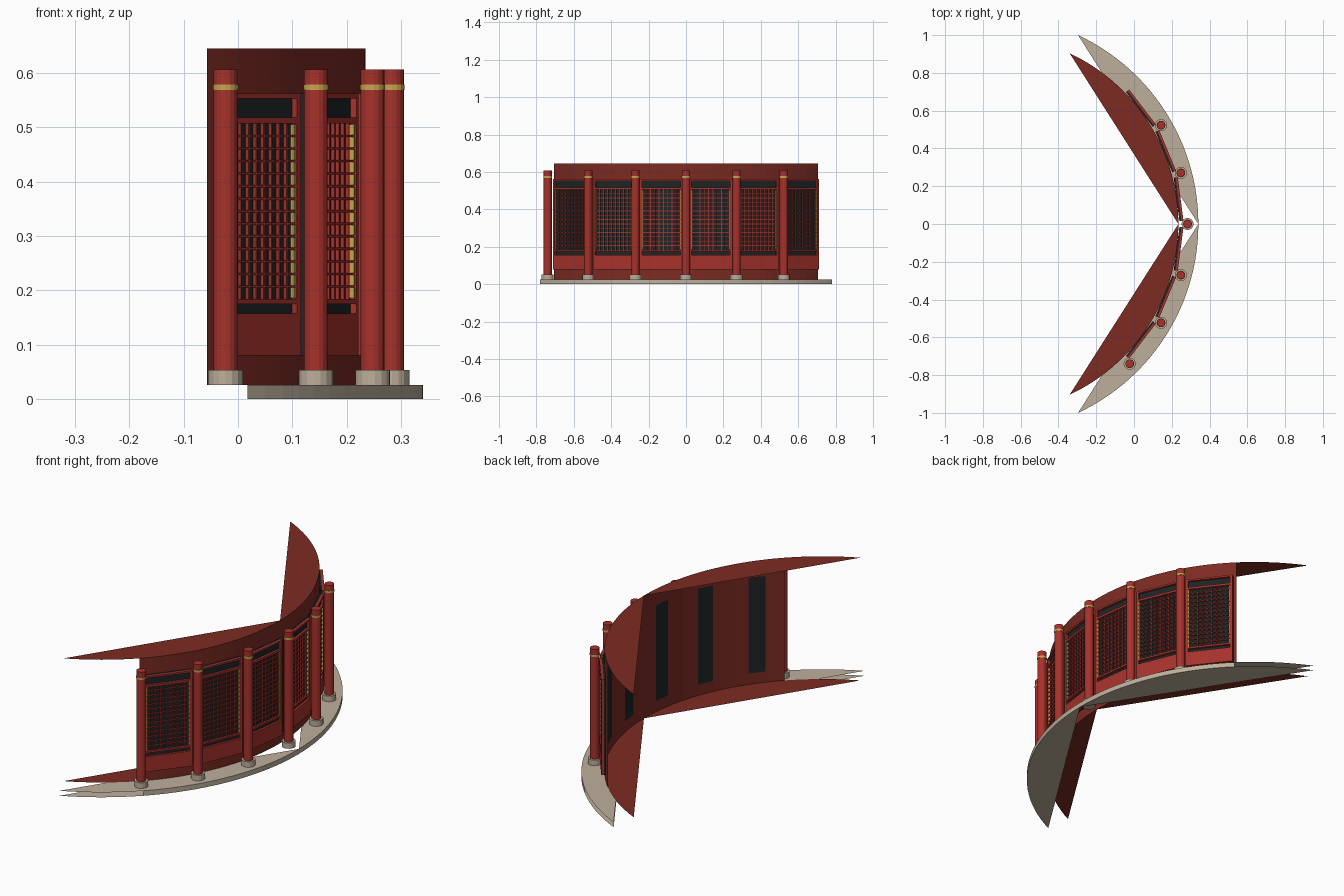
import bpy, bmesh, math
from mathutils import Matrix, Vector

cube = bpy.data.objects.get("Cube")
if cube:
    bpy.data.objects.remove(cube, do_unlink=True)

CX = -0.7625                 # arc centre
R_WALL, R_FLOOR, R_COL = 0.9975, 1.1033, 1.046
FLOOR_Z, WALL_TOP = 0.025, 0.645


def material(name, rgb):
    m = bpy.data.materials.new(name)
    m.use_nodes = True
    m.diffuse_color = (*rgb, 1)
    m.node_tree.nodes["Principled BSDF"].inputs["Base Color"].default_value = (*rgb, 1)
    return m


RED = material("painted red", (0.39, 0.032, 0.025))
DARK_RED = material("wall dark red", (0.2, 0.024, 0.016))
STONE = material("pale stone", (0.51, 0.43, 0.33))
GOLD = material("gold trim", (0.58, 0.38, 0.08))
BLACK = material("dark panel", (0.013, 0.018, 0.018))


def to_mesh(bm, name, mat):
    me = bpy.data.meshes.new(name)
    bm.to_mesh(me)
    bm.free()
    me.materials.append(mat)
    return me


def place(name, me, angle=0.0):
    ob = bpy.data.objects.new(name, me)
    ob.location.x = CX
    ob.rotation_euler.z = math.radians(angle)
    bpy.context.collection.objects.link(ob)
    return ob


def arc(radius, a0, a1, n, z):
    angles = [math.radians(a0 + (a1 - a0) * i / n) for i in range(n + 1)]
    return [Vector((radius * math.cos(a), radius * math.sin(a), z)) for a in angles]


# Curved band with a pair of thin segment-shaped sheets at its top and bottom
def curved_body(name, radius, z0, z1, mat):
    bm = bmesh.new()
    low = [bm.verts.new(p) for p in arc(radius, -45, 45, 36, z0)]
    high = [bm.verts.new(p) for p in arc(radius, -45, 45, 36, z1)]
    for i in range(36):
        bm.faces.new((low[i], low[i + 1], high[i + 1], high[i]))
    for z, flip in ((z0, True), (z1, False)):
        for a0, a1 in ((0, 65), (-65, 0)):
            ring = [bm.verts.new(p) for p in arc(radius, a0, a1, 26, z)]
            bm.faces.new(ring[::-1] if flip else ring)
    return place(name, to_mesh(bm, name, mat))


curved_body("floor_slab", R_FLOOR, 0, FLOOR_Z, STONE)
curved_body("curved_wall", R_WALL, FLOOR_Z + 0.0003, WALL_TOP, DARK_RED)


# Columns
def cylinder_mesh(name, radius, z0, z1, mat):
    bm = bmesh.new()
    bmesh.ops.create_cone(bm, cap_ends=True, segments=16, radius1=radius, radius2=radius,
                          depth=z1 - z0,
                          matrix=Matrix.Translation((R_COL, 0, (z0 + z1) / 2)))
    return to_mesh(bm, name, mat)


column_parts = [
    cylinder_mesh("column_base", 0.032, FLOOR_Z, 0.053, STONE),
    cylinder_mesh("column_shaft", 0.022, 0.053, 0.607, RED),
    cylinder_mesh("column_ring", 0.0235, 0.569, 0.579, GOLD),
]
for k, angle in enumerate(range(-45, 31, 15)):
    for me in column_parts:
        place(f"{me.name}_{k + 1}", me, angle)


# Lattice screens: boxes given as radial, sideways and height ranges
def boxes_mesh(name, mat, boxes):
    bm = bmesh.new()
    for ranges in boxes:
        size = [b - a for a, b in ranges]
        mid = [(a + b) / 2 for a, b in ranges]
        bmesh.ops.create_cube(bm, size=1, matrix=Matrix.Translation(mid) @ Matrix.Diagonal((*size, 1)))
    return to_mesh(bm, name, mat)


HALF, INNER = 0.116, 0.104
BACK, FACE, FRONT = 0.9966, 1.0065, 1.018
Z0, Z1 = 0.08, 0.562
LAT0, LAT1 = 0.184, 0.507
depth = (FACE - 0.001, FRONT)
bar_depth = (FACE - 0.001, FACE + 0.007)
full = (-HALF, HALF)

frame = [(depth, (-HALF, -INNER), (Z0, Z1)), (depth, (INNER, HALF), (Z0, Z1))]
rails = [(0.553, Z1), (LAT1, 0.518), (0.175, LAT0), (Z0, 0.157)]
frame += [(depth, (-INNER, INNER), z) for z in rails]

COLS, ROWS = 9, 14
lattice = []
for i in range(1, COLS):
    y = -INNER + 2 * INNER * i / COLS
    lattice.append((bar_depth, (y - 0.002, y + 0.002), (LAT0, LAT1)))
for i in range(1, ROWS):
    z = LAT0 + (LAT1 - LAT0) * i / ROWS
    lattice.append(((FACE - 0.001, FACE + 0.0065), (-INNER, INNER), (z - 0.002, z + 0.002)))

# Gold strips are broken into short pieces between the bars
gold = []
pitch = (LAT1 - LAT0) / ROWS
for i in range(ROWS):
    z = (LAT0 + i * pitch + 0.002, LAT0 + (i + 1) * pitch - 0.002)
    for y in ((-INNER, -INNER + 0.005), (INNER - 0.005, INNER)):
        gold.append(((FACE - 0.001, FACE + 0.009), y, z))

screen_parts = [
    boxes_mesh("screen_board", BLACK, [((BACK, FACE), full, (Z0, Z1))]),
    boxes_mesh("screen_frame", RED, frame),
    boxes_mesh("screen_lattice", RED, lattice),
    boxes_mesh("screen_gold_trim", GOLD, gold),
]
for k in range(6):
    for me in screen_parts:
        place(f"{me.name}_{k + 1}", me, -37.5 + 15 * k)
